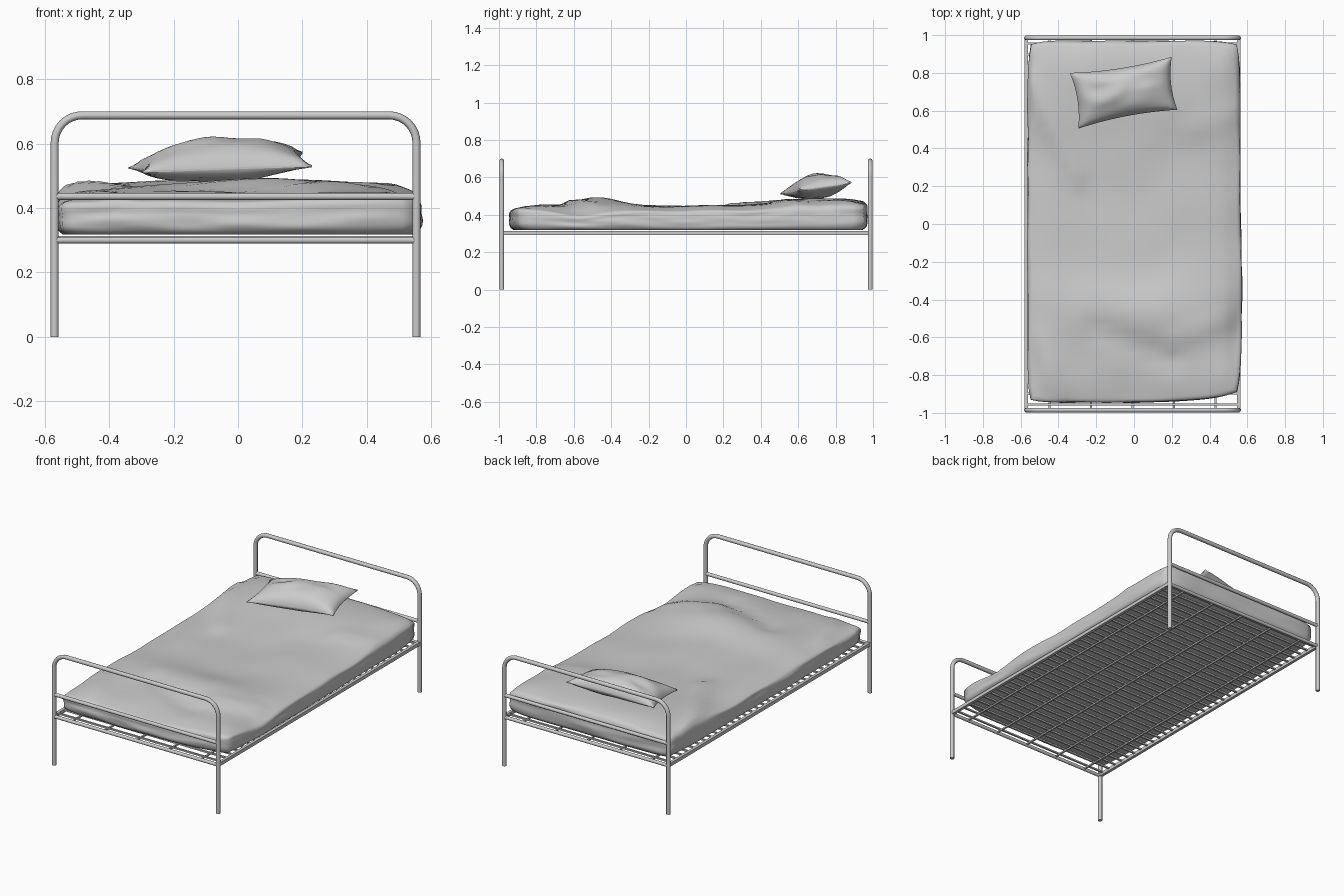
import bpy, bmesh, math
from mathutils import Vector, noise

if "Cube" in bpy.data.objects:
    bpy.data.objects.remove(bpy.data.objects["Cube"])

CX, HX, HY = -0.0075, 0.562, 0.985     # frame centre and post offsets


def tube(name, pts, r, res=3):
    cu = bpy.data.curves.new(name, 'CURVE')
    cu.dimensions = '3D'
    cu.bevel_depth = r
    cu.bevel_resolution = res
    cu.use_fill_caps = True
    sp = cu.splines.new('POLY')
    sp.points.add(len(pts) - 1)
    for p, co in zip(sp.points, pts):
        p.co = (*co, 1)
    sp.use_smooth = True
    ob = bpy.data.objects.new(name, cu)
    bpy.context.collection.objects.link(ob)
    return ob


def box(bm, c, s):
    for v in bmesh.ops.create_cube(bm, size=1)['verts']:
        v.co = Vector((v.co.x * s[0] + c[0], v.co.y * s[1] + c[1], v.co.z * s[2] + c[2]))


def finish(name, bm, smooth=False):
    bmesh.ops.recalc_face_normals(bm, faces=bm.faces)
    me = bpy.data.meshes.new(name)
    bm.to_mesh(me)
    bm.free()
    for p in me.polygons:
        p.use_smooth = smooth
    ob = bpy.data.objects.new(name, me)
    bpy.context.collection.objects.link(ob)
    return ob


# End hoops with rounded corners, plus their lower cross tubes
def hoop(y):
    R, top = 0.085, 0.688
    pts = [(CX - HX, y, 0)]
    for cx, a0 in ((CX - HX + R, 180), (CX + HX - R, 90)):
        for i in range(9):
            a = math.radians(a0 - 90 * i / 8)
            pts.append((cx + R * math.cos(a), y, top - R + R * math.sin(a)))
    return pts + [(CX + HX, y, 0)]


for label, y in (("foot", -HY), ("head", HY)):
    tube(label + "_hoop", hoop(y), 0.0125)
    tube(label + "_cross_tube", [(CX - HX, y, 0.436), (CX + HX, y, 0.436)], 0.011)
    tube(label + "_frame_rail", [(CX - HX, y, 0.30), (CX + HX, y, 0.30)], 0.0105)

# Side rails
bm = bmesh.new()
for s in (-1, 1):
    box(bm, (CX + s * HX, 0, 0.303), (0.018, 2 * HY, 0.021))
finish("side_rails", bm)

# Sprung base: close cross bars over a few long bars
bm = bmesh.new()
N = 34
for i in range(N):
    box(bm, (CX, -0.955 + 1.91 * i / (N - 1), 0.309), (2 * HX, 0.011, 0.009))
for i in range(-2, 3):
    box(bm, (CX + i * 0.22, 0, 0.301), (0.01, 2 * HY, 0.009))
finish("base_mesh", bm)


def bump(x, y, cx, cy, sx, sy):
    return math.exp(-((x - cx) / sx) ** 2 - ((y - cy) / sy) ** 2)


# Height of the mattress top
def top(x, y):
    z = 0.446 + 0.002 * math.sin(5 * x)
    z += 0.045 * bump(x, y, 0.05, -0.47, 0.42, 0.17)
    z += 0.012 * bump(x, y, 0.5, -0.85, 0.2, 0.15)
    z -= 0.04 * bump(x, y, 0.6, -0.55, 0.14, 0.17)
    z += 0.045 / (1 + math.exp(-(y - 0.5) / 0.09)) * (1 - 0.9 * max(0, abs(x + 0.02) - 0.2))
    # soft creases
    for x0, y0, x1, y1, w, h in ((-0.55, 0.75, -0.3, 0.25, 0.05, 0.018),
                                 (-0.2, -0.55, 0.2, -0.72, 0.05, -0.016),
                                 (0.2, -0.62, 0.5, -0.5, 0.04, 0.014),
                                 (-0.5, -0.6, -0.38, -0.9, 0.05, 0.012),
                                 (0.3, 0.5, 0.56, 0.6, 0.05, 0.01)):
        a, d, p = Vector((x0, y0)), Vector((x1 - x0, y1 - y0)), Vector((x, y))
        t = min(1, max(0, (p - a).dot(d) / d.length_squared))
        z += h * math.exp(-((p - a - d * t).length / w) ** 2)
    return z + 0.007 * noise.noise(Vector((x * 4, y * 4, 2)))


# Mattress: subdivided box shaped by the height function
bm = bmesh.new()
bmesh.ops.create_cube(bm, size=2)
bmesh.ops.subdivide_edges(bm, edges=bm.edges[:], cuts=31, use_grid_fill=True)
for v in bm.verts:
    a, b, c = v.co
    hx = 0.563 - 0.03 * max(0, c) ** 4 - 0.022 * max(0, -c) ** 5 - 0.018 * b ** 10
    if a > 0:
        hx += 0.008 * bump(0, b, 0, -0.45, 1, 0.4)
    hy = 0.957 - 0.028 * abs(c) ** 5 - 0.018 * a ** 10
    x, y = a * hx, b * hy + 0.012
    if b < 0:
        y += 0.04 * max(0, a) ** 2 * b ** 4
    n = noise.noise(Vector((x * 5, y * 5, c * 2)))
    edge = max(abs(a), abs(b)) ** 12
    x += 0.006 * n * abs(a) ** 12
    y += 0.006 * n * abs(b) ** 12
    t = (c + 1) / 2
    v.co = (x, y, 0.318 + t * (top(x, y) - 0.318) - 0.02 * edge * t ** 4)
finish("mattress", bm, True)

# Pillow: two domed sheets meeting in a thin seam with drawn-in sides
C = [Vector(p) for p in ((-0.295, 0.505, 0.512), (0.23, 0.605, 0.53),
                         (0.20, 0.885, 0.572), (-0.34, 0.80, 0.525))]
bm = bmesh.new()
bmesh.ops.create_cube(bm, size=2)
bmesh.ops.subdivide_edges(bm, edges=bm.edges[:], cuts=19, use_grid_fill=True)
for v in bm.verts:
    a, b, c = v.co
    u, w = a * (1 - 0.07 * (1 - b * b)), b * (1 - 0.12 * (1 - a * a))
    s, t = (u + 1) / 2, (w + 1) / 2
    p = (C[0] * (1 - s) + C[1] * s) * (1 - t) + (C[3] * (1 - s) + C[2] * s) * t
    dome = max(0, (1 - a * a) * (1 - b * b)) ** 0.55
    fold = 1 + 0.25 * noise.noise(Vector((a * 1.8, b * 1.8, c)))
    p.z += c * (0.003 + (0.082 if c > 0 else 0.045) * dome * fold)
    v.co = p
finish("pillow", bm, True)
